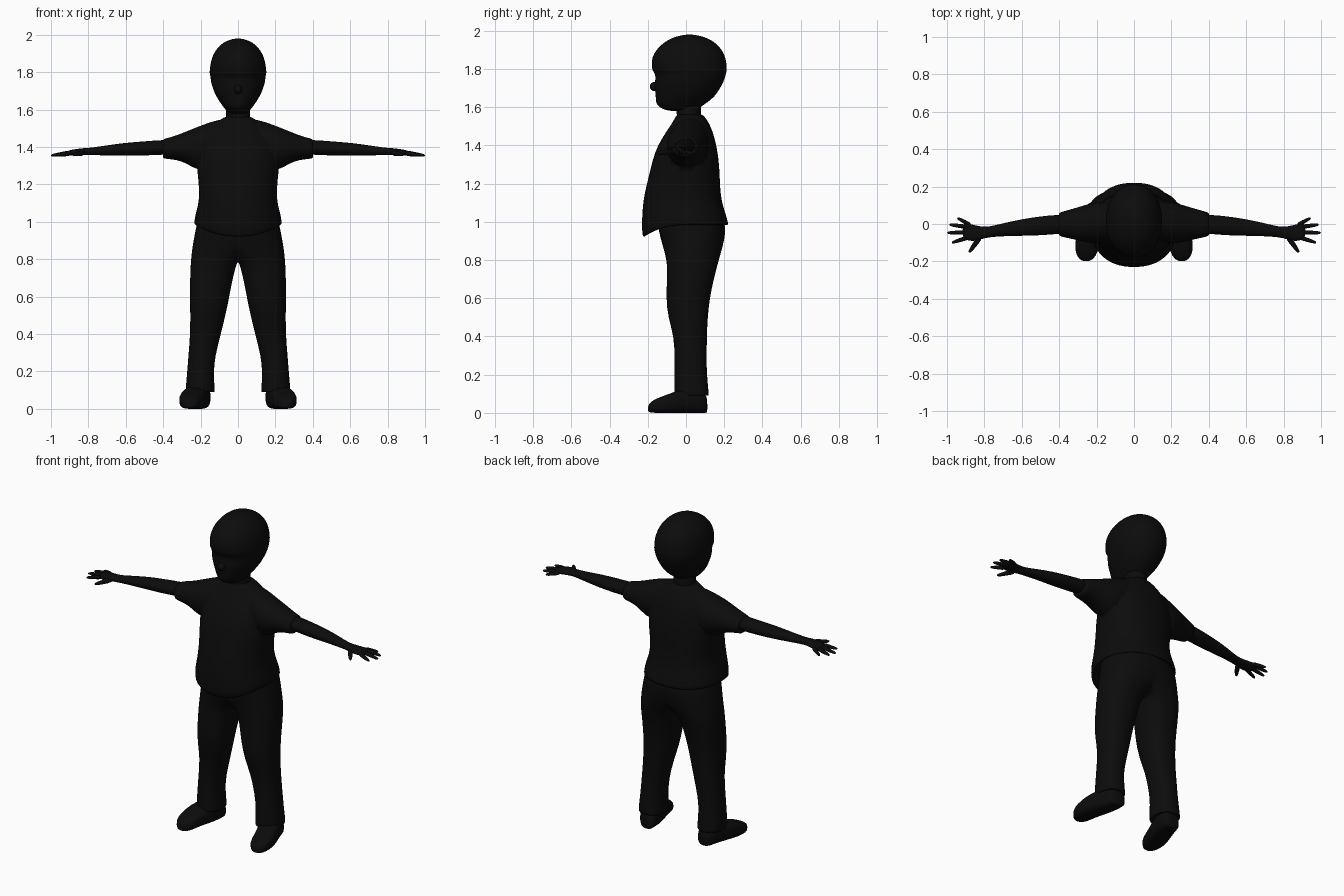
import bpy, bmesh, math
from mathutils import Vector

black = bpy.data.materials.new("near black")
black.diffuse_color = (0.0035, 0.0035, 0.0035, 1)
AXES = {'x': (1, 2, 0), 'y': (0, 2, 1), 'z': (0, 1, 2)}  # u, v, lengthwise


def finish(name, bm, mirror=False, bisect=False, subsurf=1):
    bmesh.ops.recalc_face_normals(bm, faces=bm.faces)
    me = bpy.data.meshes.new(name)
    bm.to_mesh(me)
    bm.free()
    me.materials.append(black)
    ob = bpy.data.objects.new(name, me)
    bpy.context.collection.objects.link(ob)
    for p in me.polygons:
        p.use_smooth = True
    if mirror:
        m = ob.modifiers.new("mirror", 'MIRROR')
        m.use_bisect_axis[0] = bisect
        m.use_clip = bisect
    if subsurf:
        ob.modifiers.new("smooth", 'SUBSURF').levels = subsurf
    return ob


def loft(name, axis, rows, n=24, power=1.0, dip=None, **kw):
    """Skin oval rings given as (position, u0, u1, v0, v1)."""
    bm = bmesh.new()
    iu, iv, it = AXES[axis]
    rings = []
    for k, (t, u0, u1, v0, v1) in enumerate(rows):
        ring = []
        for i in range(n):
            a = 2 * math.pi * i / n
            c, s = math.cos(a), math.sin(a)
            p = [0, 0, 0]
            p[iu] = (u0 + u1) / 2 + (u1 - u0) / 2 * math.copysign(abs(c) ** power, c)
            p[iv] = (v0 + v1) / 2 + (v1 - v0) / 2 * math.copysign(abs(s) ** power, s)
            p[it] = t - (dip(k, s) if dip else 0)
            ring.append(bm.verts.new(p))
        rings.append(ring)
    for a, b in zip(rings, rings[1:]):
        for i in range(n):
            j = (i + 1) % n
            bm.faces.new((a[i], a[j], b[j], b[i]))
    bm.faces.new(rings[0])
    bm.faces.new(rings[-1])
    return finish(name, bm, **kw)


def sym(rows):
    """Rows (z, half width, front, back) to symmetric rings."""
    return [(z, -w, w, f, b) for z, w, f, b in rows]


# Head with a bowl of hair ending in a fringe at the brow
loft("head", 'z', sym([
    (1.578, .04, -.08, .04), (1.59, .06, -.125, .065), (1.61, .075, -.155, .09),
    (1.64, .098, -.16, .135), (1.67, .117, -.16, .162), (1.71, .135, -.168, .187),
    (1.75, .147, -.16, .205), (1.78, .148, -.165, .213), (1.79, .154, -.178, .214),
    (1.82, .152, -.182, .215), (1.86, .146, -.18, .209), (1.90, .132, -.158, .19),
    (1.935, .107, -.122, .158), (1.96, .077, -.08, .118), (1.975, .042, -.033, .07),
    (1.98, .012, .005, .03)]), power=.95)
bm = bmesh.new()
bmesh.ops.create_uvsphere(bm, u_segments=12, v_segments=8, radius=.025)
for v in bm.verts:
    v.co = Vector((v.co.x * .9, v.co.y * 1.1 - .162, v.co.z + 1.708))
finish("nose", bm, subsurf=0)
loft("neck", 'z', sym([(1.48, .08, -.05, .09), (1.54, .066, -.047, .08),
                       (1.58, .063, -.05, .075), (1.63, .07, -.06, .09)]))

# Shirt body with a hem that dips at the front
def hem(k, s):
    return [.02, .065, .065, .035, .01][k] * max(0, -s) ** 2 if k < 5 else 0

shirt = loft("shirt", 'z', sym([
    (1.03, .18, -.14, .17), (.985, .225, -.215, .215), (.98, .236, -.23, .226),
    (1.03, .232, -.232, .212), (1.09, .213, -.228, .192), (1.15, .208, -.217, .181),
    (1.22, .212, -.2, .178), (1.29, .221, -.183, .175), (1.36, .221, -.165, .167),
    (1.43, .205, -.132, .153), (1.49, .16, -.09, .134), (1.535, .11, -.062, .11),
    (1.56, .075, -.05, .088), (1.562, .06, -.04, .075)]),
    n=32, power=.88, dip=hem)

# Sleeves run through the shoulders and join the shirt
sleeves = loft("sleeves", 'x', [
    (-.08, -.055, .1, 1.36, 1.555), (0, -.055, .1, 1.36, 1.555),
    (.08, -.065, .11, 1.34, 1.552), (.14, -.09, .12, 1.30, 1.537),
    (.2, -.105, .118, 1.27, 1.515), (.25, -.1, .106, 1.295, 1.495),
    (.3, -.088, .09, 1.325, 1.474), (.36, -.074, .073, 1.335, 1.452),
    (.4, -.066, .062, 1.337, 1.444), (.402, -.055, .05, 1.35, 1.435)],
    mirror=True, bisect=True)
sleeves.hide_render = True
sleeves.hide_viewport = False
union = shirt.modifiers.new("join sleeves", 'BOOLEAN')
union.operation = 'UNION'
union.solver = 'EXACT'
union.object = sleeves
bpy.context.view_layer.objects.active = shirt
for m in list(shirt.modifiers):
    bpy.ops.object.modifier_apply(modifier=m.name)
bpy.data.objects.remove(sleeves)

# Arms with palms
loft("arm", 'x', [
    (.34, -.05, .05, 1.36, 1.44), (.42, -.055, .05, 1.357, 1.438),
    (.5, -.062, .042, 1.354, 1.431), (.6, -.064, .027, 1.353, 1.424),
    (.7, -.066, .005, 1.355, 1.41), (.78, -.071, -.016, 1.356, 1.397),
    (.82, -.083, -.013, 1.356, 1.395), (.86, -.094, -.003, 1.355, 1.391),
    (.9, -.088, .008, 1.353, 1.384), (.917, -.07, -.005, 1.355, 1.376)],
    n=16, mirror=True)


# Tapered fingers
def finger(name, a, b, r0, r1):
    bm = bmesh.new()
    a, b = Vector(a), Vector(b)
    d = (b - a).normalized()
    side = d.cross(Vector((0, 0, 1))).normalized()
    up = side.cross(d)
    rings = []
    for f, k in ((0, 1), (.5, .95), (.9, .9), (1, .4)):
        r = (r0 + (r1 - r0) * f) * k
        rings.append([bm.verts.new(a.lerp(b, f) + (side * math.cos(t) + up * math.sin(t)) * r)
                      for t in (math.tau * i / 8 for i in range(8))])
    for p, q in zip(rings, rings[1:]):
        for i in range(8):
            bm.faces.new((p[i], p[(i + 1) % 8], q[(i + 1) % 8], q[i]))
    bm.faces.new(rings[-1])
    bm.faces.new(rings[0])
    finish(name, bm, mirror=True)


finger("little_finger", (.87, -.008, 1.371), (.945, .033, 1.355), .014, .010)
finger("ring_finger", (.89, -.016, 1.371), (.988, -.003, 1.355), .015, .010)
finger("middle_finger", (.89, -.045, 1.371), (1.0, -.047, 1.354), .015, .010)
finger("index_finger", (.88, -.07, 1.371), (.975, -.1, 1.355), .015, .010)
finger("thumb", (.82, -.065, 1.371), (.882, -.153, 1.358), .019, .011)

# Trousers: each leg crosses the middle above the crotch and is mirrored there
loft("trousers", 'z', [
    (.1, .14, .262, -.045, .1), (.085, .124, .28, -.06, .12), (.1, .124, .281, -.062, .12),
    (.2, .13, .272, -.06, .11), (.28, .122, .266, -.06, .108), (.4, .092, .256, -.063, .11),
    (.5, .066, .256, -.095, .114), (.6, .046, .257, -.105, .125),
    (.7, .027, .257, -.1, .146), (.78, .006, .254, -.1, .167),
    (.83, -.07, .249, -.11, .182), (.88, -.16, .243, -.125, .195),
    (.94, -.215, .232, -.14, .207), (1.0, -.215, .22, -.15, .205),
    (1.06, -.19, .19, -.14, .16)],
    power=.88, mirror=True, bisect=True)

# Shoes turned slightly outwards
loft("shoe", 'y', [
    (.112, .165, .225, .0, .06), (.105, .15, .25, .0, .105), (.05, .143, .268, .0, .13),
    (-.02, .155, .295, .0, .125), (-.08, .178, .313, .0, .103), (-.13, .19, .316, .0, .085),
    (-.17, .202, .307, .0, .068), (-.193, .225, .286, .003, .05),
    (-.199, .245, .268, .01, .03)], power=.7, mirror=True)
